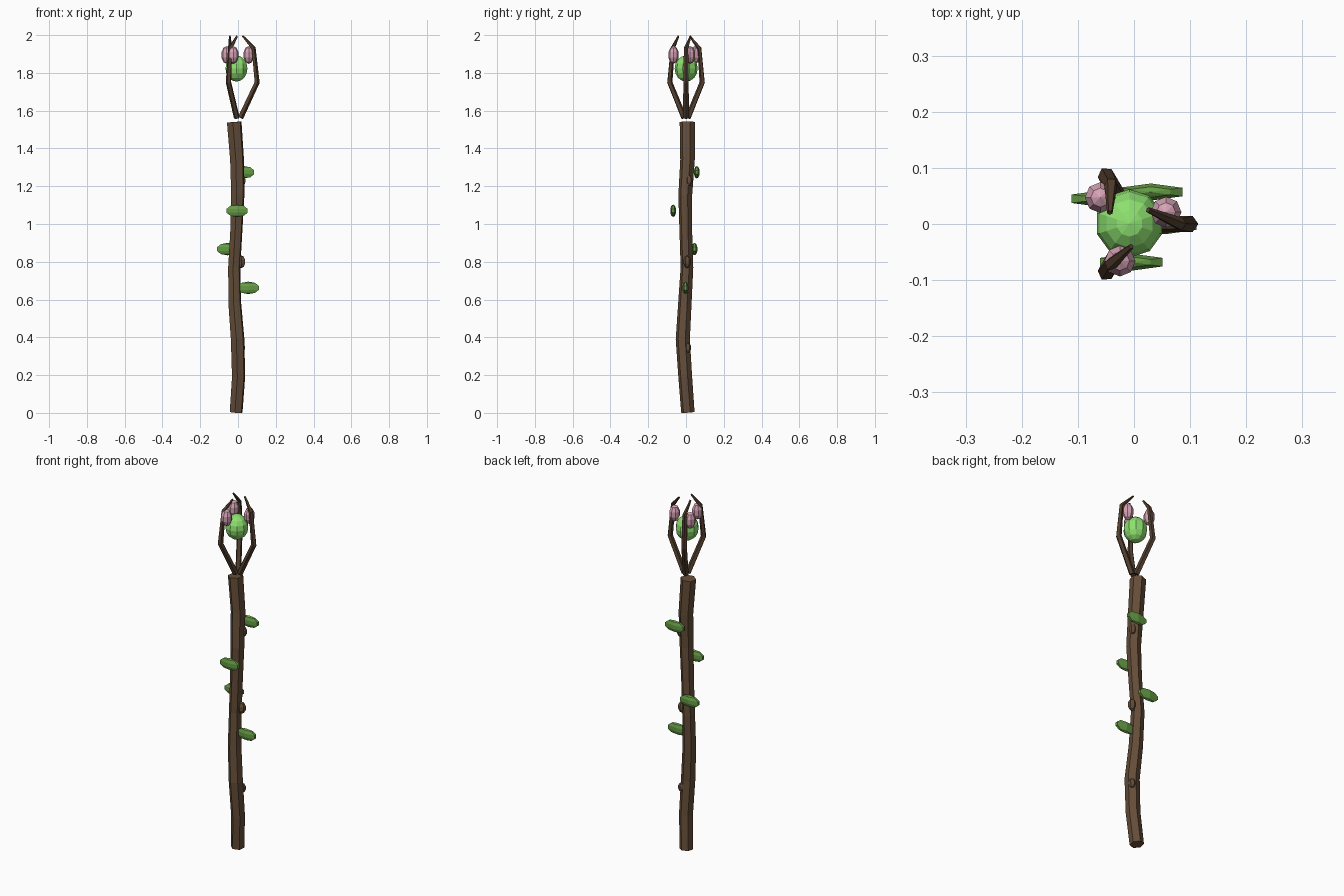
import bpy, bmesh
from math import cos, sin, tau, radians
from mathutils import Vector, Matrix

if "Cube" in bpy.data.objects:
    bpy.data.objects.remove(bpy.data.objects["Cube"])


def material(name, rgb):
    m = bpy.data.materials.new(name)
    m.diffuse_color = (*rgb, 1)
    m.use_nodes = True
    m.node_tree.nodes["Principled BSDF"].inputs["Base Color"].default_value = m.diffuse_color
    return m


BARK = material("bark", (0.13, 0.075, 0.04))
DARK_BARK = material("dark_bark", (0.085, 0.048, 0.027))
LEAF = material("leaf_green", (0.13, 0.33, 0.06))
GLOW = material("orb_green", (0.27, 0.75, 0.16))
PINK = material("blossom_pink", (0.67, 0.36, 0.46))


def add_object(name, bm, mat):
    bmesh.ops.recalc_face_normals(bm, faces=bm.faces)
    mesh = bpy.data.meshes.new(name)
    bm.to_mesh(mesh)
    bm.free()
    mesh.materials.append(mat)
    obj = bpy.data.objects.new(name, mesh)
    bpy.context.collection.objects.link(obj)
    return obj


def tube(name, points, radii, sides, mat, spin=0.0):
    """Faceted tapering tube along a path, rings square to the path, ends capped."""
    pts = [Vector(p) for p in points]
    bm = bmesh.new()
    rings = []
    for i, (p, r) in enumerate(zip(pts, radii)):
        before = (p - pts[i - 1]).normalized() if i else Vector()
        after = (pts[i + 1] - p).normalized() if i < len(pts) - 1 else Vector()
        turn = Vector((0, 0, 1)).rotation_difference((before + after).normalized())
        rings.append([bm.verts.new(p + turn @ Vector((r * cos(spin + tau * k / sides),
                                                      r * sin(spin + tau * k / sides), 0)))
                      for k in range(sides)])
    for a, b in zip(rings, rings[1:]):
        for k in range(sides):
            n = (k + 1) % sides
            bm.faces.new((a[k], a[n], b[n], b[k]))
    bm.faces.new(rings[0])
    bm.faces.new(rings[-1])
    return add_object(name, bm, mat)


def blob(name, centre, size, segments, rings, mat):
    """Low-poly ellipsoid."""
    bm = bmesh.new()
    bmesh.ops.create_uvsphere(bm, u_segments=segments, v_segments=rings, radius=1)
    bm.transform(Matrix.Translation(centre) @ Matrix.Diagonal((*size, 1)))
    return add_object(name, bm, mat)


# Gently crooked hexagonal shaft
shaft = [(-0.01, 0.01, 0.003), (0.003, -0.004, 0.19), (-0.002, -0.017, 0.39),
         (-0.017, -0.006, 0.58), (-0.02, 0.005, 0.77), (-0.009, -0.001, 0.96),
         (-0.001, -0.004, 1.15), (-0.005, 0.008, 1.34), (-0.02, 0.007, 1.54)]
tube("shaft", shaft, [0.036, 0.037, 0.038, 0.036, 0.034, 0.034, 0.037, 0.039, 0.041],
     6, BARK, radians(20))

# Three claw prongs curling around the orb
tips = [(0.025, 0.025), (-0.043, 0.02), (-0.005, -0.04)]
for i, tip in enumerate(tips):
    a = i * tau / 3
    path = [(r * cos(a), r * sin(a), z)
            for r, z in ((0.012, 1.562), (0.1, 1.75), (0.082, 1.93))]
    tube(f"prong_{i + 1}", path + [(*tip, 1.995)], [0.016, 0.015, 0.012, 0.005],
         5, DARK_BARK, a)

# Orb and the blossoms beside it
blob("orb", (-0.008, 0.001, 1.823), (0.061, 0.061, 0.069), 10, 8, GLOW)
for i, (x, y) in enumerate([(0.057, 0.021), (-0.06, 0.047), (-0.025, -0.066)]):
    blob(f"blossom_{i + 1}", (x, y, 1.895), (0.029, 0.029, 0.047), 8, 5, PINK)

# Leaves
for i, c in enumerate([(0.03, 0.057, 1.274), (-0.005, -0.068, 1.07),
                       (-0.055, 0.045, 0.867), (0.055, -0.003, 0.662)]):
    blob(f"leaf_{i + 1}", c, (0.068, 0.016, 0.033), 6, 5, LEAF)

# Bark knots
for i, (c, s) in enumerate([((0.02, 0.01, 0.345), 0.02), ((0.018, 0.007, 0.8), 0.024),
                            ((0.022, 0.017, 1.23), 0.021)]):
    blob(f"knot_{i + 1}", c, (s, s * 0.85, s * 1.4), 6, 5, BARK)
